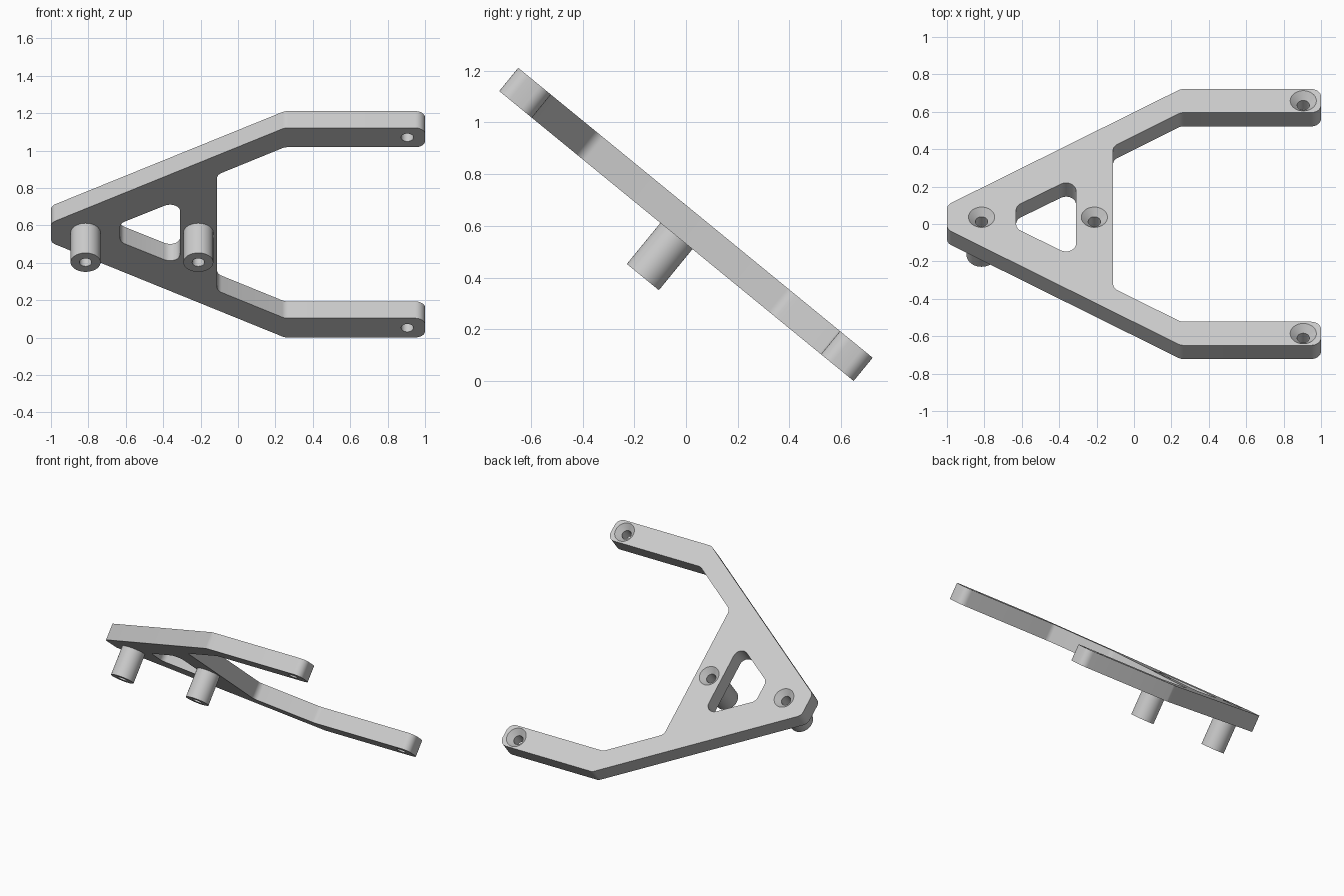
import bpy, bmesh, math
from mathutils import Matrix, Vector

cube = bpy.data.objects.get("Cube")
if cube:
    bpy.data.objects.remove(cube, do_unlink=True)

THICK = 0.116      # plate thickness
FILLET = 0.053     # corner radius in plan
BORE = 0.033       # screw hole radius
HEAD = 0.07        # countersink radius
POST_LEN = 0.205
POST_X = (-0.815, -0.212)
ARM_HOLE = (0.905, 0.804)
TILT = Matrix.Translation((0, -0.037, 0.561)) @ Matrix.Rotation(math.radians(-39.28), 4, "X")

grey = bpy.data.materials.new("plain grey")
grey.use_nodes = True
colour = (0.6, 0.6, 0.6, 1)
grey.diffuse_color = colour
grey.node_tree.nodes["Principled BSDF"].inputs["Base Color"].default_value = colour


def make_object(name, bm):
    bmesh.ops.recalc_face_normals(bm, faces=bm.faces)
    mesh = bpy.data.meshes.new(name)
    bm.to_mesh(mesh)
    bm.free()
    mesh.materials.append(grey)
    obj = bpy.data.objects.new(name, mesh)
    bpy.context.collection.objects.link(obj)
    return obj


def rounded(points, radius, steps=8):
    """Replace each corner of a closed outline with a tangent arc."""
    result = []
    for i, p in enumerate(points):
        p = Vector(p)
        a = (Vector(points[i - 1]) - p).normalized()
        b = (Vector(points[(i + 1) % len(points)]) - p).normalized()
        half = a.angle(b) / 2
        centre = p + (a + b).normalized() * radius / math.sin(half)
        start = p + a * radius / math.tan(half) - centre
        end = p + b * radius / math.tan(half) - centre
        sweep = start.angle_signed(end)
        for k in range(steps + 1):
            result.append(centre + Matrix.Rotation(-sweep * k / steps, 2) @ start)
    return result


def prism(name, outline, low, high):
    bm = bmesh.new()
    face = bm.faces.new([bm.verts.new((p.x, p.y, low)) for p in outline])
    top = bmesh.ops.extrude_face_region(bm, geom=[face])["geom"]
    verts = [g for g in top if isinstance(g, bmesh.types.BMVert)]
    bmesh.ops.translate(bm, verts=verts, vec=(0, 0, high - low))
    return make_object(name, bm)


def lathe(name, profile, x, y, closed, sides=48):
    """Spin a radius/height profile around an upright axis."""
    bm = bmesh.new()
    rings = [[bm.verts.new((x + r * math.cos(math.tau * k / sides),
                            y + r * math.sin(math.tau * k / sides), z))
              for k in range(sides)] for r, z in profile]
    pairs = list(zip(rings, rings[1:]))
    if closed:
        pairs.append((rings[-1], rings[0]))
    else:
        bm.faces.new(rings[0])
        bm.faces.new(rings[-1])
    for lo, hi in pairs:
        for k in range(sides):
            n = (k + 1) % sides
            bm.faces.new((lo[k], lo[n], hi[n], hi[k]))
    return make_object(name, bm)


def cut(target, cutter):
    mod = target.modifiers.new("cut", "BOOLEAN")
    mod.operation, mod.solver, mod.object = "DIFFERENCE", "EXACT", cutter
    bpy.context.view_layer.objects.active = target
    bpy.ops.object.modifier_apply(modifier=mod.name)
    bpy.data.objects.remove(cutter, do_unlink=True)


# Forked plate, mirrored about its long axis
half_outline = [(-1, 0.084), (0.25, 0.885), (1, 0.885), (1, 0.722), (0.25, 0.722), (-0.112, 0.489)]
outline = half_outline + [(x, -y) for x, y in reversed(half_outline)]
plate = prism("forked_plate", rounded(outline, FILLET), 0, THICK)

# Window in the solid part of the plate
window = [(-0.63, 0.078), (-0.31, 0.28), (-0.31, -0.28), (-0.63, -0.078)]
cut(plate, prism("window_cutter", rounded(window, FILLET), -0.1, THICK + 0.1))

# Countersunk screw holes in the arms and above the posts
sink = HEAD - BORE
bore_profile = [(BORE, -0.05), (BORE, THICK - sink), (HEAD, THICK), (HEAD, THICK + 0.05)]
for x, y in [(px, 0) for px in POST_X] + [(ARM_HOLE[0], s * ARM_HOLE[1]) for s in (-1, 1)]:
    cut(plate, lathe("bore_cutter", bore_profile, x, y, False))

# Hollow posts under the plate
tube = [(BORE, 0), (0.08, 0), (0.08, -POST_LEN), (BORE, -POST_LEN)]
parts = [plate] + [lathe(name, tube, x, 0, True)
                   for name, x in zip(("outer_post", "inner_post"), POST_X)]

# Tilt into place and smooth the rounded walls
bpy.ops.object.select_all(action="DESELECT")
for part in parts:
    part.matrix_world = TILT
    part.select_set(True)
bpy.context.view_layer.objects.active = plate
bpy.ops.object.shade_smooth_by_angle(angle=math.radians(30))
